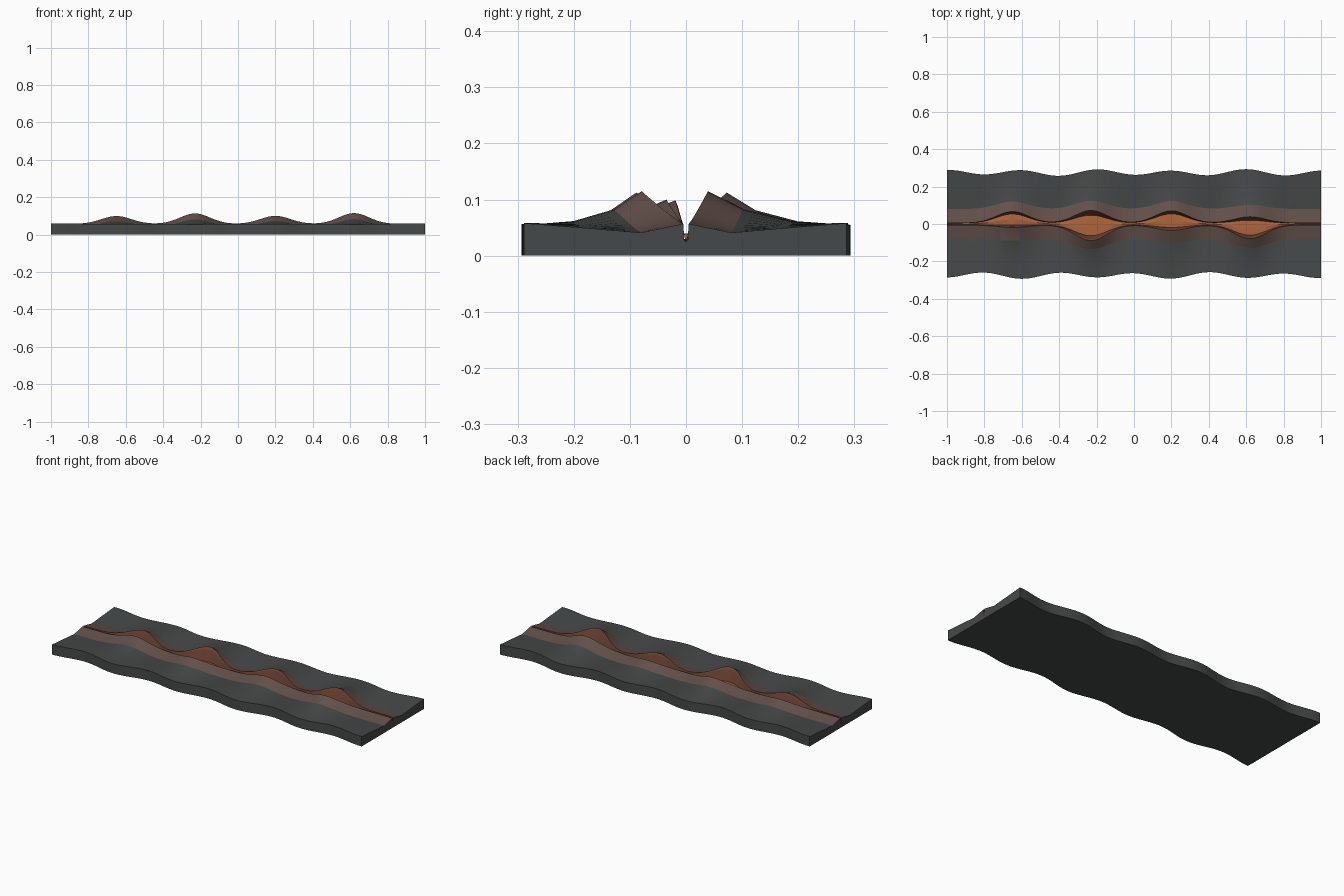
import bpy, bmesh
from math import exp, cos, pi

if "Cube" in bpy.data.objects:
    bpy.data.objects.remove(bpy.data.objects["Cube"])

N = 100  # segments along the fissure


def mat(name, rgb):
    m = bpy.data.materials.new(name)
    m.diffuse_color = (*rgb, 1)
    m.use_nodes = True
    m.node_tree.nodes["Principled BSDF"].inputs["Base Color"].default_value = m.diffuse_color
    return m


rock = mat("dark_rock", (0.06, 0.066, 0.065))
warm = mat("warm_rock", (0.125, 0.08, 0.068))
scorched = mat("scorched_wall", (0.16, 0.06, 0.035))
glow = mat("lava", (0.42, 0.13, 0.045))

# vents: centre x, lip rise, upper lip offset, lower lip offset
VENTS = [(-0.65, 0.042, 0.062, 0.014), (-0.23, 0.056, 0.068, 0.084),
         (0.20, 0.043, 0.066, 0.030), (0.62, 0.058, 0.034, 0.074)]


def bumps(x, k, s):
    return sum(v[k] * exp(-((x - v[0]) / s) ** 2 / 2) for v in VENTS)


def lip(x, side):
    return side * (0.005 + bumps(x, 2 if side > 0 else 3, 0.085))


def centre(x):
    return (lip(x, 1) + lip(x, -1)) / 2


def rise(x):
    return bumps(x, 1, 0.08)


def outer(x, side):
    return side * (0.275 + 0.014 * cos(5 * pi * (x - 0.2)) + 0.004 * cos(9 * x + side))


def section(x, side):
    # closed cross-section from the crack floor over the lip to the outer edge
    e, c, o, b = lip(x, side), centre(x), outer(x, side), rise(x)
    s1 = e + side * (0.075 - 0.35 * (abs(e) - 0.005))
    mid = s1 + (o - s1) * 0.45
    return [(c, 0.025),
            (c + (e - c) * 0.65, 0.028),
            (e - side * 0.1 * abs(e - c), 0.055 + 0.8 * b),
            (e, 0.057 + b),
            (s1, 0.041 + 0.72 * b),
            (mid, 0.049 + 0.22 * b),
            (o, 0.058 - 0.06 * b),
            (o, 0.0),
            (c, 0.0)]


def loft(name, sections, mats, slots, cap=True):
    bm = bmesh.new()
    rings = [[bm.verts.new(p) for p in s] for s in sections]
    for a, b in zip(rings, rings[1:]):
        for j, slot in enumerate(slots):
            f = bm.faces.new((a[j], a[j + 1], b[j + 1], b[j]))
            f.material_index = slot
            f.smooth = True
    if cap:
        bm.faces.new(rings[0])
        bm.faces.new(rings[-1])
    bmesh.ops.recalc_face_normals(bm, faces=bm.faces)
    me = bpy.data.meshes.new(name)
    bm.to_mesh(me)
    bm.free()
    for m in mats:
        me.materials.append(m)
    ob = bpy.data.objects.new(name, me)
    bpy.context.collection.objects.link(ob)
    bpy.ops.object.select_all(action='DESELECT')
    bpy.context.view_layer.objects.active = ob
    ob.select_set(True)
    bpy.ops.object.shade_smooth_by_angle(angle=0.25)
    return ob


xs = [-1 + 2 * i / N for i in range(N + 1)]

# two rock banks either side of the crack
for name, side in (("back_bank", 1), ("front_bank", -1)):
    loft(name, [[(x, y, z) for y, z in section(x, side)] for x in xs],
         [rock, warm, scorched], [2, 2, 2, 1, 0, 0, 0, 0])

# molten strip filling the crack
lava_rings = []
for x in xs:
    c, u, l = centre(x), lip(x, 1), lip(x, -1)
    lava_rings.append([(x, c + (l - c) * 0.76, 0.036), (x, c, 0.04),
                       (x, c + (u - c) * 0.76, 0.036),
                       (x, c, 0.026)])
loft("lava_strip", lava_rings, [glow], [0, 0, 0])
